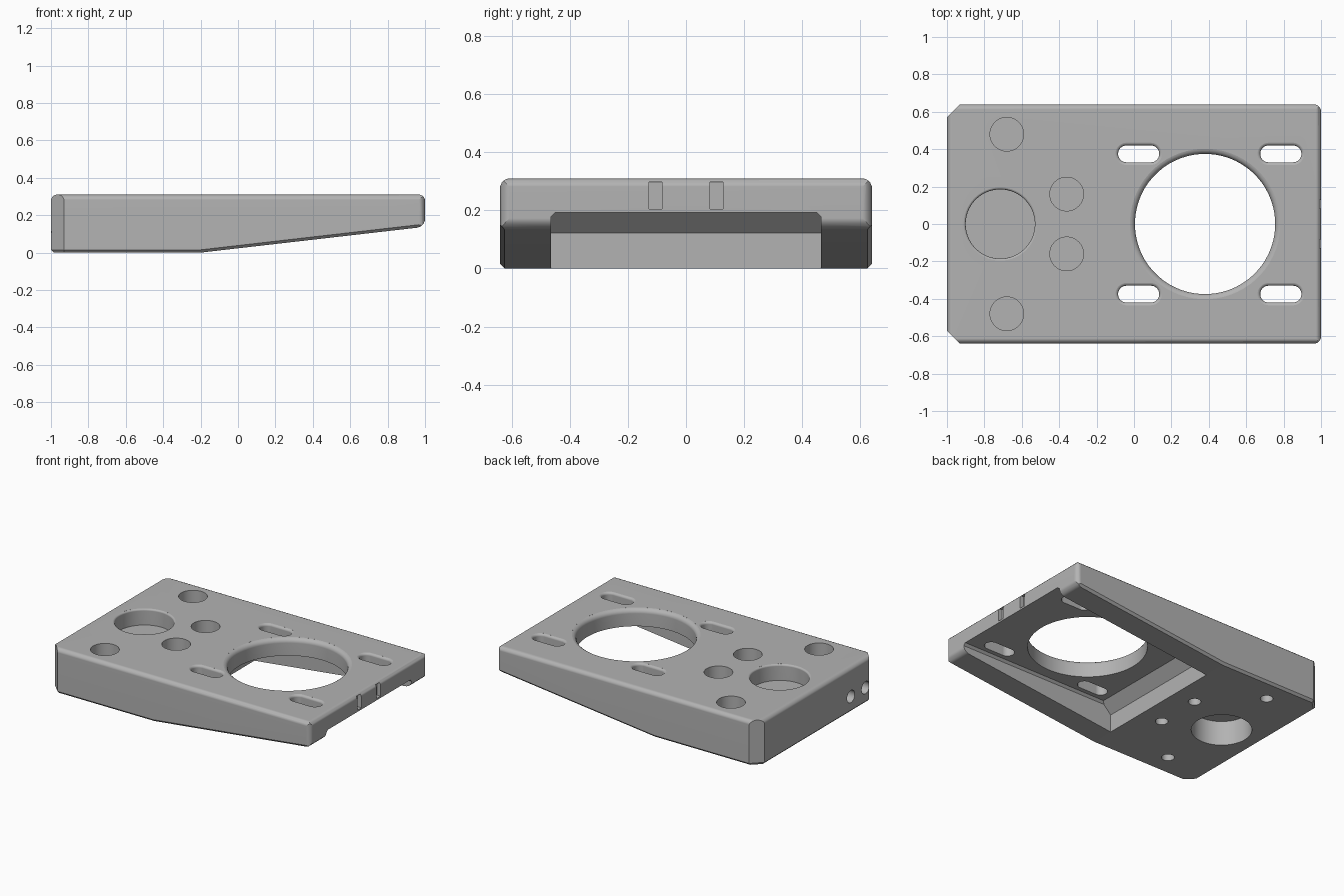
import bpy, bmesh
from math import sin, cos, pi, radians
from mathutils import Matrix, Vector

if "Cube" in bpy.data.objects:
    bpy.data.objects.remove(bpy.data.objects["Cube"])

grey = bpy.data.materials.new("plain grey")
grey.use_nodes = True
grey.diffuse_color = (0.45, 0.45, 0.45, 1)
grey.node_tree.nodes["Principled BSDF"].inputs["Base Color"].default_value = grey.diffuse_color


def finish(bm, name):
    bmesh.ops.recalc_face_normals(bm, faces=bm.faces[:])
    mesh = bpy.data.meshes.new(name)
    bm.to_mesh(mesh)
    bm.free()
    mesh.materials.append(grey)
    obj = bpy.data.objects.new(name, mesh)
    bpy.context.collection.objects.link(obj)
    return obj


def block(low, high):
    bm = bmesh.new()
    low, high = Vector(low), Vector(high)
    size = Matrix.Diagonal((*(high - low), 1))
    bmesh.ops.create_cube(bm, size=1, matrix=Matrix.Translation((low + high) / 2) @ size)
    return bm


def shave(bm, point, normal):
    """Plane off everything beyond a plane and close the gap."""
    geom = bm.verts[:] + bm.edges[:] + bm.faces[:]
    bmesh.ops.bisect_plane(bm, geom=geom, plane_co=point,
                           plane_no=Vector(normal).normalized(), clear_outer=True)
    bmesh.ops.holes_fill(bm, edges=[e for e in bm.edges if e.is_boundary], sides=0)


def round_edge(bm, centre, a, b, radius):
    """Round an edge between directions a and b about a centre line."""
    for angle in (22.5, 45, 67.5):
        t = radians(angle)
        n = Vector(a) * cos(t) + Vector(b) * sin(t)
        shave(bm, Vector(centre) + n * radius, n)


def bore(name, place, layers, half_length=0, turn=None):
    """Round or slot-shaped cutter lofted through (height, radius) layers."""
    bm = bmesh.new()
    count = 64
    rings = []
    for z, r in layers:
        ring = []
        for i in range(count):
            t = 2 * pi * (i + 0.5) / count
            shift = half_length if cos(t) > 0 else -half_length
            ring.append(bm.verts.new((r * cos(t) + shift, r * sin(t), z)))
        rings.append(ring)
    for low, high in zip(rings, rings[1:]):
        for i in range(count):
            j = (i + 1) % count
            bm.faces.new((low[i], low[j], high[j], high[i]))
    bm.faces.new(rings[0])
    bm.faces.new(rings[-1])
    bm.transform(Matrix.Translation(place) @ (turn or Matrix()))
    return finish(bm, name)


def lip(radius, size, top):
    """Layers for a rounded upper rim."""
    curve = [(top - size + size * sin(radians(a)), radius + size - size * cos(radians(a)))
             for a in (0, 22, 45, 67, 85)]
    return curve + [(top + 0.1, curve[-1][1])]


# Tapered body with rounded upper edges
W, TOP = 0.64, 0.31
bm = block((-1, -W, 0), (1, W, TOP))
shave(bm, (-0.2, 0, 0), (0.115, 0, -1))
R = 0.035
for s in (-1, 1):
    shave(bm, (-0.93, s * W, 0), (-1, s, 0))
    round_edge(bm, (0.96, s * (W - 0.04), 0), (1, 0, 0), (0, s, 0), 0.04)
    round_edge(bm, (0, s * (W - R), TOP - R), (0, s, 0), (0, 0, 1), R)
    round_edge(bm, (s * (1 - R), 0, TOP - R), (s, 0, 0), (0, 0, 1), R)
    # narrow lower chamfers
    shave(bm, (0, s * (W - 0.015), 0), (0, s, -1))
    shave(bm, (-0.2, s * (W - 0.015), 0), (0.115, s, -1))
    shave(bm, (-0.93, s * (W - 0.015), 0), (-1, s, -1))
shave(bm, (-0.985, 0, 0), (-1, 0, -1))
round_edge(bm, (0.95, 0, 0.183), (1, 0, 0), (0, 0, -1), 0.05)
body = finish(bm, "mounting_plate")

cutters = []

# Open pocket under the thin end
bm = block((-0.2, -0.465, -0.1), (1.2, 0.465, 0.193))
shave(bm, (-0.2, 0, 0.122), (-1, 0, 1))
for s in (-1, 1):
    shave(bm, (0, s * 0.45, 0.193), (0, s, 1))
cutters.append(finish(bm, "pocket_cutter"))

# Large through hole and four slots
cutters.append(bore("main_hole_cutter", (0.38, 0, 0), [(-0.1, 0.375)] + lip(0.375, 0.03, TOP)))
for x in (0.025, 0.785):
    for y in (-0.375, 0.375):
        cutters.append(bore("slot_cutter", (x, y, 0),
                            [(-0.1, 0.045)] + lip(0.045, 0.016, TOP), 0.065))

# Round recess from above and below, separated by a thin web
cutters.append(bore("recess_cutter", (-0.715, 0, 0), [(0.2, 0.185)] + lip(0.185, 0.012, TOP)))
cutters.append(bore("lower_recess_cutter", (-0.715, 0, 0), [(-0.1, 0.19), (0.17, 0.19)]))

# Blind sockets above, small pilot holes below
for x, y in ((-0.68, 0.48), (-0.36, 0.16)):
    for s in (-1, 1):
        cutters.append(bore("socket_cutter", (x, s * y, 0), [(0.14, 0.09), (0.4, 0.09)]))
        cutters.append(bore("pilot_cutter", (x, s * y, 0), [(-0.1, 0.04), (0.1, 0.04)]))

# Two cable holes in the thick end
for y in (-0.37, -0.53):
    cutters.append(bore("cable_hole_cutter", (-1, y, 0.11), [(-0.1, 0.042), (0.1, 0.042)],
                        turn=Matrix.Rotation(pi / 2, 4, "Y")))

# Two notches in the thin end
for y in (-0.105, 0.105):
    cutters.append(finish(block((0.972, y - 0.022, 0.205), (1.1, y + 0.022, 0.298)), "notch_cutter"))

bpy.ops.object.select_all(action="DESELECT")
body.select_set(True)
bpy.context.view_layer.objects.active = body
for cutter in cutters:
    cutter.hide_render = True
    mod = body.modifiers.new("cut", "BOOLEAN")
    mod.operation = "DIFFERENCE"
    mod.solver = "EXACT"
    mod.object = cutter
    bpy.ops.object.modifier_apply(modifier=mod.name)
    bpy.data.objects.remove(cutter)

bpy.ops.object.shade_smooth_by_angle(angle=radians(30))
weighted = body.modifiers.new("even_shading", "WEIGHTED_NORMAL")
weighted.keep_sharp = True
